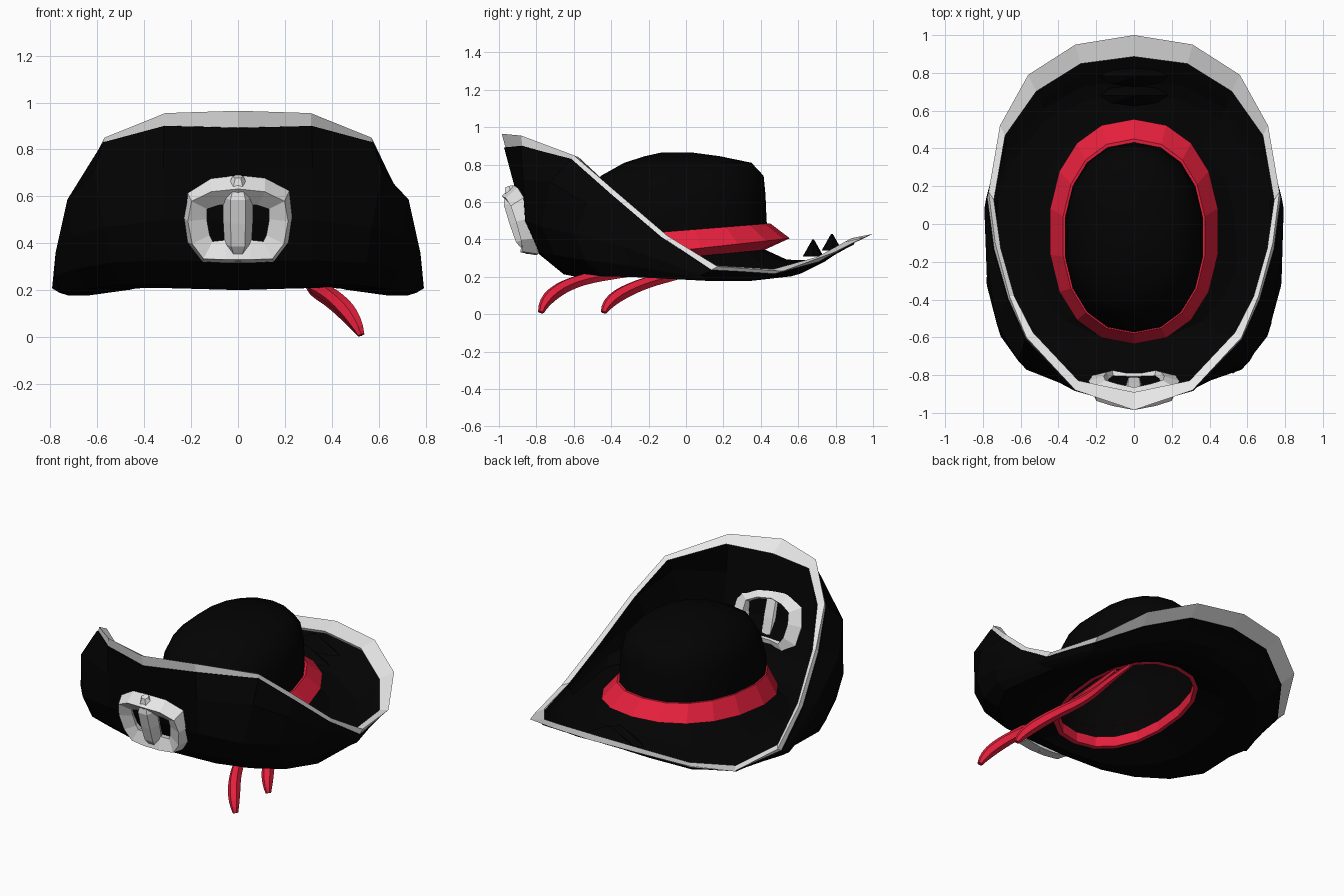
import bpy, bmesh, math
from mathutils import Vector

cube = bpy.data.objects.get("Cube")
if cube:
    bpy.data.objects.remove(cube)


def material(name, rgb):
    m = bpy.data.materials.new(name)
    m.use_nodes = True
    m.diffuse_color = (*rgb, 1)
    bsdf = m.node_tree.nodes["Principled BSDF"]
    bsdf.inputs["Base Color"].default_value = (*rgb, 1)
    bsdf.inputs["Roughness"].default_value = 0.8
    return m


BLACK = material("black felt", (0.001, 0.001, 0.001))
WHITE = material("pale trim", (0.8, 0.8, 0.8))
RED = material("red ribbon", (0.78, 0.014, 0.045))
STEPS = 9  # columns from front to back on one side


def mirror_ring(half):
    """Close a front-to-back half outline across x = 0."""
    half = [Vector(p) for p in half]
    return half + [Vector((-p.x, p.y, p.z)) for p in half[-2:0:-1]]


def oval(rx, ry, cy, z, tilt):
    """Half of a squarish oval whose height rises towards the back."""
    pts = []
    for i in range(STEPS + 1):
        a = math.pi * i / STEPS
        x = rx * abs(math.sin(a)) ** 0.9 if 0 < i < STEPS else 0
        y = cy - ry * math.copysign(abs(math.cos(a)) ** 0.9, math.cos(a))
        pts.append((x, y, z + tilt * y))
    return pts


def loft(name, halves, mat, thick=0, cap=False, smooth=False):
    """Skin mirrored rings with quads, optionally giving thickness."""
    bm = bmesh.new()
    rings = [[bm.verts.new(p) for p in mirror_ring(h)] for h in halves]
    for a, b in zip(rings, rings[1:]):
        n = len(a)
        for i in range(n):
            bm.faces.new((a[i], a[(i + 1) % n], b[(i + 1) % n], b[i]))
    if cap:
        bm.faces.new(rings[-1])
    bmesh.ops.remove_doubles(bm, verts=bm.verts, dist=1e-5)
    bmesh.ops.recalc_face_normals(bm, faces=bm.faces)
    mesh = bpy.data.meshes.new(name)
    bm.to_mesh(mesh)
    bm.free()
    mesh.materials.append(mat)
    ob = bpy.data.objects.new(name, mesh)
    bpy.context.collection.objects.link(ob)
    if thick:
        mod = ob.modifiers.new("thickness", "SOLIDIFY")
        mod.thickness = thick
        mod.offset = 0
    if smooth:
        select(ob)
        bpy.ops.object.shade_smooth_by_angle(angle=math.radians(40))


def select(ob):
    bpy.ops.object.select_all(action="DESELECT")
    ob.select_set(True)
    bpy.context.view_layer.objects.active = ob


def tube(name, pts, radii, depth, mat, closed=False, kind="POLY", res=0):
    """Sweep a round section along a path and turn it into a flat-shaded mesh."""
    cu = bpy.data.curves.new(name, "CURVE")
    cu.dimensions = "3D"
    cu.bevel_depth = depth
    cu.bevel_resolution = res
    cu.resolution_u = 4
    cu.use_fill_caps = True
    sp = cu.splines.new(kind)
    sp.points.add(len(pts) - 1)
    for p, co, r in zip(sp.points, pts, radii):
        p.co = (*co, 1)
        p.radius = r
    sp.use_cyclic_u = closed
    if kind == "NURBS":
        sp.order_u = 3
        sp.use_endpoint_u = True
    cu.materials.append(mat)
    ob = bpy.data.objects.new(name, cu)
    bpy.context.collection.objects.link(ob)
    select(ob)
    bpy.ops.object.convert(target="MESH")
    bpy.ops.object.shade_flat()


# Brim guide outlines, front to back: edge, outer bulge, lowest line
rim = [Vector(p) for p in (
    (0, -.985, .965), (.31, -.88, .955), (.57, -.6, .85), (.66, -.38, .66),
    (.735, -.1, .42), (.77, .17, .255), (.71, .52, .23), (.56, .79, .33),
    (.31, .95, .41), (0, 1, .43))]
bulge = [Vector(p) for p in (
    (0, -.86, .5), (.32, -.85, .5), (.565, -.765, .47), (.7, -.59, .43),
    (.77, -.33, .36), (.785, .08, .21), (.67, .42, .2), (.5, .66, .25),
    (.27, .8, .33), (0, .83, .35))]
low = [Vector(p) for p in (
    (0, -.65, .22), (.3, -.65, .23), (.5, -.59, .23), (.65, -.45, .21),
    (.755, -.27, .205), (.72, .13, .185), (.64, .34, .185), (.46, .56, .21),
    (.24, .66, .26), (0, .68, .28))]
inner = [Vector(p) for p in oval(.34, .465, -.07, .31, .1)]

# Ring between lowest line and bulge, rounded outwards
corner = []
for a, b in zip(low, bulge):
    m, dz = (a + b) / 2, max(0, b.z - a.z)
    corner.append(Vector((m.x * (1 + .1 * dz), m.y * (1 + .12 * dz), m.z - .12 * dz)))
dip = [(a + b) / 2 - Vector((0, 0, .03)) for a, b in zip(inner, low)]

# Trim follows the edge: wide at the back, a wedge leaning inwards at the front
trim_out, trim_in, upper = [], [], []
for i, (a, b) in enumerate(zip(rim, bulge)):
    width = .12 if i > 6 else (.075, .055, .025, .03, .035, .04, .05)[i]
    out = a.lerp(b, min(.6, width / (b - a).length))
    lean = .075 if i == 0 else .05 if i < 3 else .035 if i < 6 else .012
    inward = Vector((-a.x, -a.y, 0)).normalized()
    trim_out.append(out)
    trim_in.append(out + inward * lean + Vector((0, 0, .025 if i > 4 else .012)))
    # Folded sides swell out beyond the edge
    swell = .04 if i in (2, 3) else .008 if i == 4 else 0
    upper.append(b.lerp(out, .55) + Vector((swell, -swell, swell)))

loft("brim", [inner, dip, low, corner, bulge, upper, trim_out], BLACK, thick=.015)
loft("brim_trim", [trim_out, rim, trim_in, trim_out], WHITE)

# Crown: rounded dome, open below
loft("crown", [
    oval(.37, .51, -.07, .32, .1),
    oval(.37, .5, -.07, .5, .05),
    oval(.36, .47, -.045, .64, 0),
    oval(.325, .435, -.02, .74, 0),
    oval(.25, .34, .01, .81, 0),
    oval(.14, .2, -.02, .845, 0),
    oval(.05, .08, -.05, .865, 0)], BLACK, cap=True, smooth=True)

# Flared red hat band with its lining at the head opening
loft("hat_band", [
    oval(.365, .5, -.07, .45, .08),
    oval(.38, .515, -.065, .45, .08),
    oval(.45, .595, -.04, .345, .11),
    oval(.385, .525, -.07, .315, .1),
    oval(.345, .475, -.07, .295, .1),
    oval(.325, .45, -.07, .295, .1),
    oval(.325, .45, -.07, .36, .1)], RED)

# Two ribbon tails hanging from the opening
tube("ribbon_tail_long", [(.31, .2, .29), (.31, .0, .26), (.31, -.35, .22),
     (.4, -.6, .18), (.5, -.76, .08), (.525, -.775, .01)],
     (.4, .7, .9, 1.1, 1.2, .5), .032, RED, kind="NURBS", res=1)
tube("ribbon_tail_short", [(.28, .3, .29), (.3, .15, .26), (.31, -.05, .21),
     (.4, -.25, .16), (.5, -.42, .07), (.525, -.44, .01)],
     (.4, .7, .9, 1.1, 1.2, .5), .032, RED, kind="NURBS", res=1)


# Emblem: faceted ring and central bar set through the front wall
def on_wall(x, z, out=0.0):
    return (x, -.88 - .3 * (z - .48) + .17 * abs(x) - out, z)


half = [(0, .63), (.1, .62), (.175, .585), (.187, .51), (.17, .42),
        (.13, .365), (.05, .365)]
loop = half + [(-x, z) for x, z in half[:0:-1]]
tube("emblem_ring", [on_wall(x, z) for x, z in loop], [1] * len(loop),
     .06, WHITE, closed=True)
tube("emblem_bar", [on_wall(0, z, .005) for z in (.325, .4, .5, .6, .685)],
     (.3, 1, 1.1, 1.1, .4), .058, WHITE, res=1)

# Small creases on the rear brim
for name, y, top in (("rear_crease_inner", .68, .4), ("rear_crease_outer", .78, .43)):
    bpy.ops.mesh.primitive_cone_add(vertices=8, radius1=1, radius2=.08, depth=1,
                                    location=(0, y, top - .045))
    ob = bpy.context.object
    ob.name = name
    ob.scale = (.18, .055, .09)
    ob.data.materials.append(BLACK)
